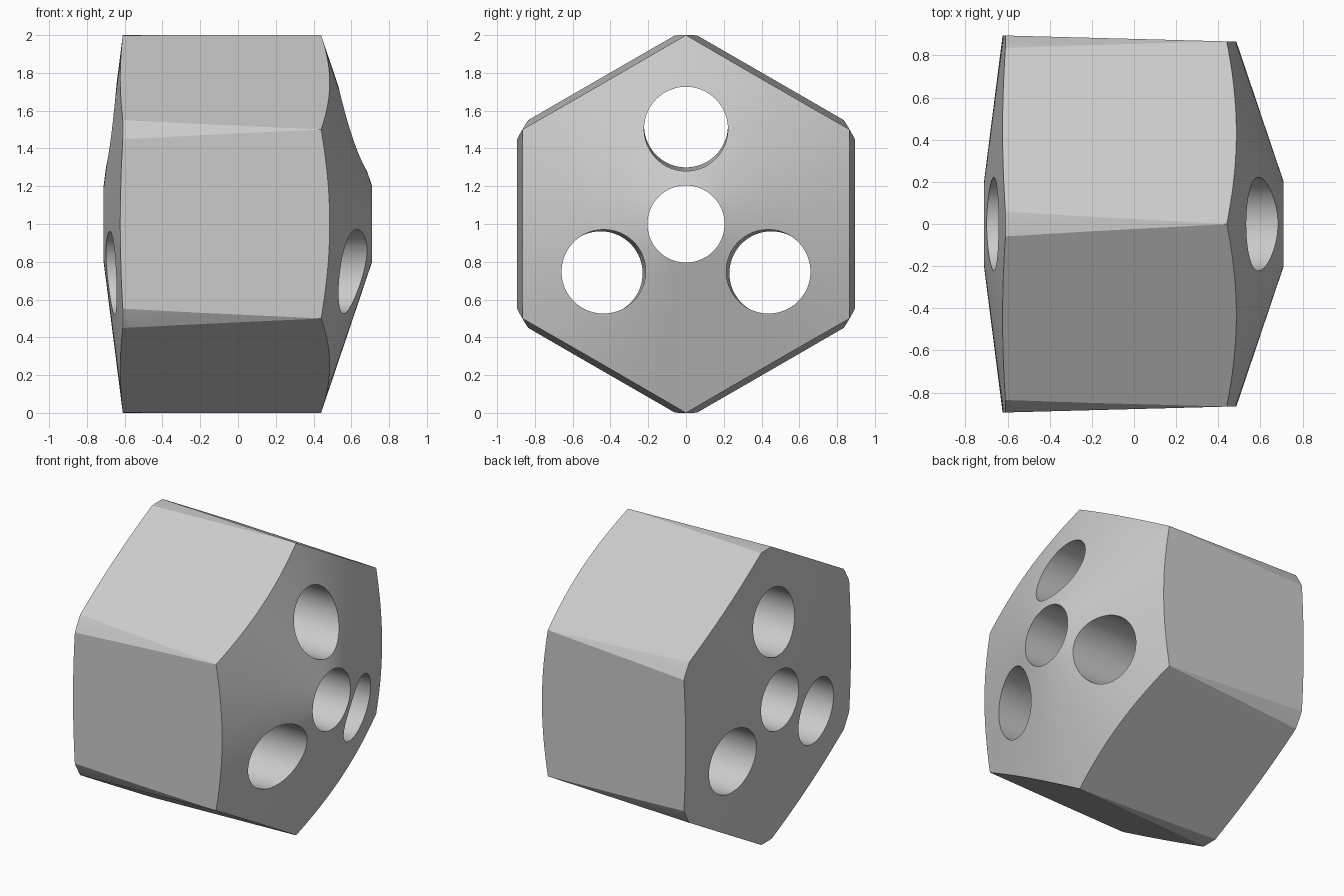
import bpy, bmesh
from math import radians, cos, sin, pi
from mathutils import Vector, Matrix

cube = bpy.data.objects.get("Cube")
if cube:
    bpy.data.objects.remove(cube, do_unlink=True)

CENTRE_Z = 1.0
SEGMENTS = 96


def make_object(name, bm):
    bmesh.ops.recalc_face_normals(bm, faces=bm.faces)
    mesh = bpy.data.meshes.new(name)
    bm.to_mesh(mesh)
    bm.free()
    obj = bpy.data.objects.new(name, mesh)
    bpy.context.collection.objects.link(obj)
    return obj


def ring_point(x, radius, angle):
    """Point around the x axis, angle measured from straight up."""
    return Vector((x, radius * sin(angle), CENTRE_Z + radius * cos(angle)))


def lathe(name, profile, sides, phase):
    """Closed solid about the x axis; the profile starts and ends on the axis."""
    bm = bmesh.new()
    tips = [bm.verts.new((x, 0, CENTRE_Z)) for x, r in (profile[0], profile[-1])]
    rings = [[bm.verts.new(ring_point(x, r, 2 * pi * (i + phase) / sides)) for i in range(sides)]
             for x, r in profile[1:-1]]
    for i in range(sides):
        j = (i + 1) % sides
        bm.faces.new((tips[0], rings[0][i], rings[0][j]))
        bm.faces.new((tips[1], rings[-1][j], rings[-1][i]))
        for a, b in zip(rings, rings[1:]):
            bm.faces.new((a[i], a[j], b[j], b[i]))
    return make_object(name, bm)


def rod(name, start, end, radius):
    """Round cutter between two points."""
    axis = end - start
    bm = bmesh.new()
    turn = axis.to_track_quat('X', 'Z').to_matrix().to_4x4() @ Matrix.Rotation(pi / 2, 4, 'Y')
    bmesh.ops.create_cone(bm, cap_ends=True, segments=SEGMENTS, radius1=radius, radius2=radius,
                          depth=axis.length, matrix=Matrix.Translation((start + end) / 2) @ turn)
    return make_object(name, bm)


def combine(target, cutter, operation):
    cutter.hide_render = True
    mod = target.modifiers.new(cutter.name, 'BOOLEAN')
    mod.operation, mod.solver, mod.object = operation, 'EXACT', cutter
    bpy.context.view_layer.objects.active = target
    bpy.ops.object.modifier_apply(modifier=mod.name)
    bpy.data.objects.remove(cutter, do_unlink=True)


# Round bar with a shallow cone on one end and a steep cone on the other
rim = 1 / cos(pi / SEGMENTS)
body = lathe("hexagonal_body", [(-0.737, 0), (-0.61, rim), (0.44, rim), (0.7775, 0)],
             SEGMENTS, 0.5)

# Tapered six-sided sleeve that trims the bar to a hexagon
taper = 0.0305
wide, narrow = 1 + taper * 1.3, 1 - taper * 0.4
sleeve = lathe("hexagonal_sleeve", [(-0.85, 0), (-0.85, wide), (0.85, narrow), (0.85, 0)], 6, 0)
combine(body, sleeve, 'INTERSECT')

# Central bore
combine(body, rod("central_bore", Vector((-1, 0, CENTRE_Z)), Vector((1, 0, CENTRE_Z)), 0.204),
        'DIFFERENCE')

# Three slightly splayed holes around the bore
for k in range(3):
    angle = k * 2 * pi / 3
    hole = rod("outer_hole", ring_point(-1, 0.526, angle), ring_point(1, 0.498, angle), 0.222)
    combine(body, hole, 'DIFFERENCE')

# Plain grey finish
grey = bpy.data.materials.new("plain_grey")
grey.use_nodes = True
colour = (0.6, 0.6, 0.6, 1)
grey.diffuse_color = colour
grey.node_tree.nodes["Principled BSDF"].inputs["Base Color"].default_value = colour
body.data.materials.clear()
body.data.materials.append(grey)

# Smooth cones and holes, crisp rims and flats
bpy.ops.object.select_all(action='DESELECT')
body.select_set(True)
bpy.context.view_layer.objects.active = body
bpy.ops.object.shade_smooth_by_angle(angle=radians(20))
